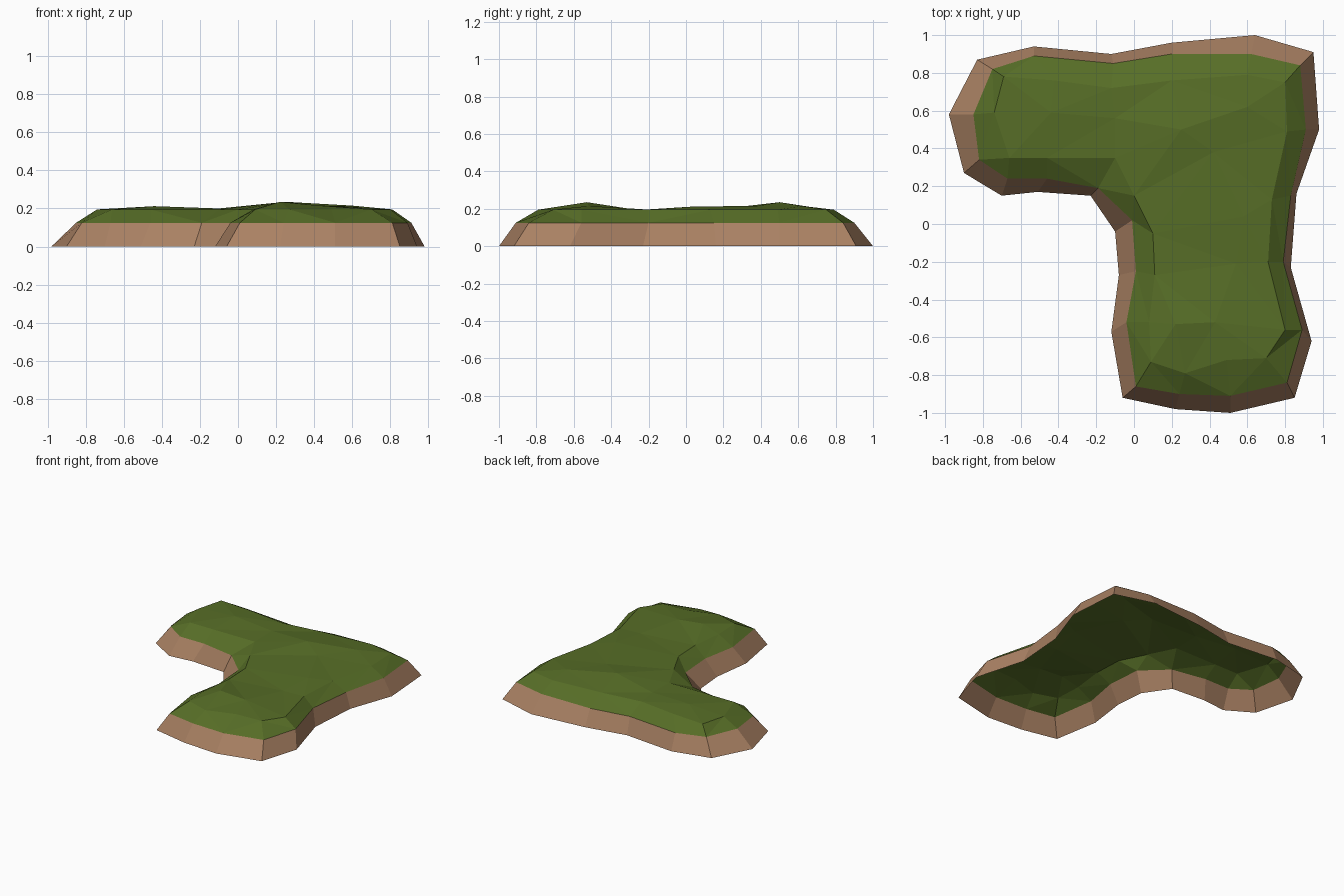
import bpy
from mathutils import Vector
from mathutils.geometry import delaunay_2d_cdt

if "Cube" in bpy.data.objects:
    bpy.data.objects.remove(bpy.data.objects["Cube"])

RIM_Z, SHOULDER_Z = 0.125, 0.195

# Ground outline, counter-clockwise from the left end
foot = [(-.98, .58), (-.90, .27), (-.70, .15), (-.51, .17), (-.23, .15), (-.10, -.04),
        (-.08, -.27), (-.12, -.57), (-.06, -.92), (.22, -.98), (.51, -1.0), (.85, -.92),
        (.94, -.62), (.83, -.23), (.86, .16), (.98, .50), (.95, .91), (.64, 1.0),
        (.20, .96), (-.12, .90), (-.53, .94), (-.83, .87)]
# Edge where earth meets grass
rim = [(-.85, .58), (-.82, .34), (-.67, .24), (-.46, .24), (-.19, .19), (-.01, .02),
       (.01, -.25), (-.04, -.52), (.01, -.86), (.24, -.90), (.51, -.91), (.81, -.84),
       (.89, -.56), (.79, -.20), (.83, .15), (.91, .50), (.88, .84), (.62, .90),
       (.20, .90), (-.11, .85), (-.53, .89), (-.75, .82)]
# Rounded grass shoulder
shoulder = [(-.74, .59), (-.66, .35), (-.46, .35), (-.10, .35), (0, .15), (.10, -.05),
            (.11, -.27), (.08, -.52), (.09, -.73), (.27, -.79), (.49, -.72), (.70, -.71),
            (.80, -.56), (.71, -.20), (.73, .13), (.81, .49), (.80, .75), (.60, .79),
            (.20, .76), (-.12, .72), (-.42, .76), (-.69, .78)]
# Gentle bumps on top
bumps = [(.25, .50, .235), (.42, .38, .215), (.22, -.53, .235), (.43, -.52, .215),
         (-.44, .59, .212), (-.10, .56, .20), (.58, .04, .212), (.54, -.21, .196),
         (.60, .62, .215)]


def material(name, color):
    m = bpy.data.materials.new(name)
    m.diffuse_color = (*color, 1)
    m.use_nodes = True
    m.node_tree.nodes["Principled BSDF"].inputs["Base Color"].default_value = m.diffuse_color
    return m


def add_mesh(name, verts, faces, mat):
    mesh = bpy.data.meshes.new(name)
    mesh.from_pydata(verts, [], faces)
    mesh.materials.append(mat)
    ob = bpy.data.objects.new(name, mesh)
    bpy.context.collection.objects.link(ob)


def loop_edges(start, n):
    return [(start + i, start + (i + 1) % n) for i in range(n)]


earth = material("earth brown", (0.40, 0.22, 0.125))
grass = material("grass green", (0.095, 0.155, 0.02))

# Sloping earth bank, open underneath
n = len(foot)
add_mesh("earth_bank",
         [(x, y, 0) for x, y in foot] + [(x, y, RIM_Z) for x, y in rim],
         [(i, j, n + j, n + i) for i, j in loop_edges(0, n)], earth)

# Grass cap, triangulated between rim, shoulder and bumps
points = ([(x, y, RIM_Z) for x, y in rim]
          + [(x, y, SHOULDER_Z) for x, y in shoulder] + bumps)
edges = loop_edges(0, n) + loop_edges(n, len(shoulder))
out = delaunay_2d_cdt([Vector(p[:2]) for p in points], edges, [], 1, 1e-5)
add_mesh("grass_cap", [points[o[0]] for o in out[3]],
         [tuple(f) for f in out[2]], grass)
